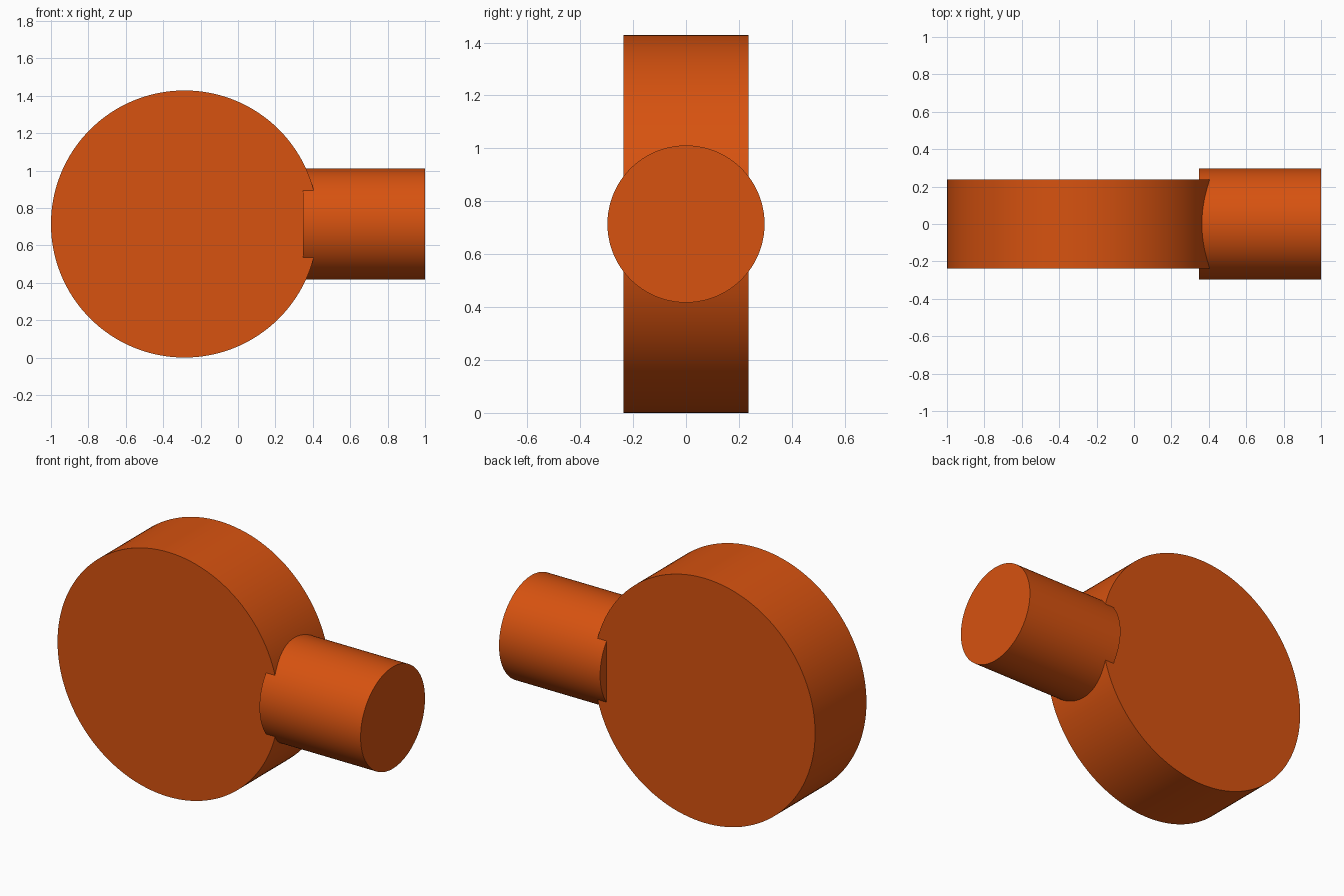
import bpy
from math import pi, radians

cube = bpy.data.objects.get("Cube")
if cube:
    bpy.data.objects.remove(cube, do_unlink=True)

# Single burnt orange material
ORANGE = (0.68, 0.085, 0.005, 1.0)
orange = bpy.data.materials.new("burnt_orange")
orange.use_nodes = True
orange.diffuse_color = ORANGE
shader = next(n for n in orange.node_tree.nodes if n.type == "BSDF_PRINCIPLED")
shader.inputs["Base Color"].default_value = ORANGE

DISC_RADIUS = 0.714
AXIS_Z = DISC_RADIUS


def cylinder(name, radius, length, location, rotation):
    """Solid round bar with smooth sides and crisp end caps."""
    bpy.ops.mesh.primitive_cylinder_add(
        vertices=128, radius=radius, depth=length,
        location=location, rotation=rotation)
    part = bpy.context.object
    part.name = part.data.name = name
    part.data.materials.append(orange)
    bpy.ops.object.shade_smooth_by_angle(angle=radians(30))
    return part


# Thick round disc facing front and back
cylinder("disc_body", DISC_RADIUS, 0.474,
         (DISC_RADIUS - 1, 0, AXIS_Z), (pi / 2, 0, 0))

# Stub shaft on the left, its inner end sunk into the disc rim
shaft_start, shaft_end = 0.347, 1.0
cylinder("side_shaft", 0.297, shaft_end - shaft_start,
         ((shaft_start + shaft_end) / 2, 0, AXIS_Z), (0, pi / 2, 0))
